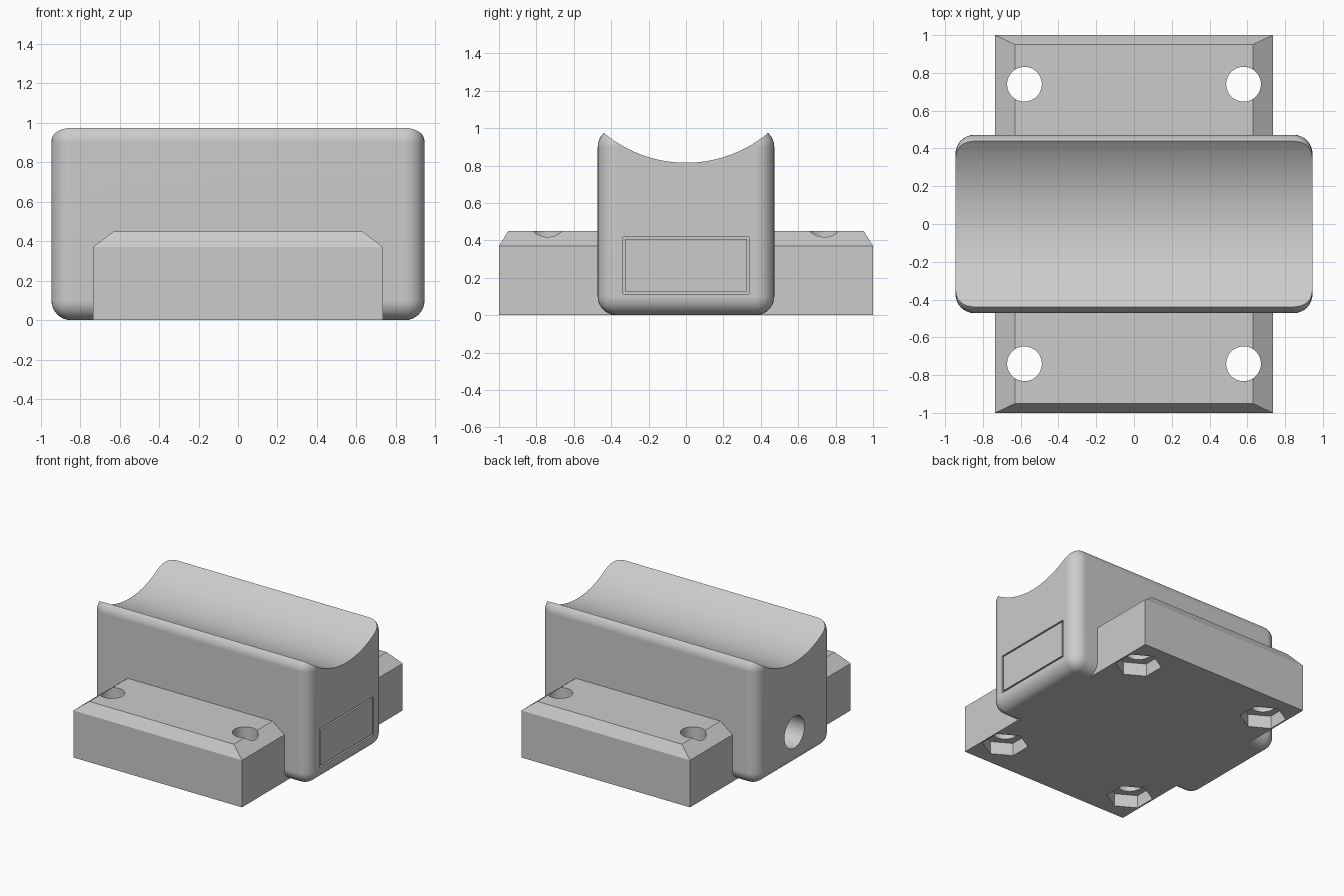
import bpy, bmesh
from math import radians
from mathutils import Matrix

old = bpy.data.objects.get("Cube")
if old:
    bpy.data.objects.remove(old, do_unlink=True)

grey = bpy.data.materials.new("plain grey")
grey.use_nodes = True
grey.diffuse_color = (0.6, 0.6, 0.6, 1)
grey.node_tree.nodes["Principled BSDF"].inputs["Base Color"].default_value = (0.6, 0.6, 0.6, 1)


def finish(name, bm):
    bmesh.ops.recalc_face_normals(bm, faces=bm.faces)
    mesh = bpy.data.meshes.new(name)
    bm.to_mesh(mesh)
    bm.free()
    mesh.materials.append(grey)
    obj = bpy.data.objects.new(name, mesh)
    bpy.context.collection.objects.link(obj)
    return obj


def box(name, size, centre, radius=0):
    bm = bmesh.new()
    bmesh.ops.create_cube(bm, size=1)
    bmesh.ops.scale(bm, vec=size, verts=bm.verts)
    bmesh.ops.translate(bm, vec=centre, verts=bm.verts)
    if radius:
        bmesh.ops.bevel(bm, geom=bm.edges[:], offset=radius, segments=8,
                        profile=0.5, affect='EDGES')
    return finish(name, bm)


def prism(name, sides, radius, length, centre, axis='Z', turn=0):
    bm = bmesh.new()
    bmesh.ops.create_cone(bm, cap_ends=True, segments=sides, radius1=radius,
                          radius2=radius, depth=length,
                          matrix=Matrix.Rotation(turn, 4, 'Z'))
    if axis == 'X':
        bmesh.ops.rotate(bm, matrix=Matrix.Rotation(radians(90), 3, 'Y'), verts=bm.verts)
    bmesh.ops.translate(bm, vec=centre, verts=bm.verts)
    return finish(name, bm)


def activate(obj):
    bpy.ops.object.select_all(action='DESELECT')
    obj.select_set(True)
    bpy.context.view_layer.objects.active = obj


def combine(obj, other, operation):
    activate(obj)
    mod = obj.modifiers.new(operation, 'BOOLEAN')
    mod.operation, mod.solver, mod.object = operation, 'EXACT', other
    bpy.ops.object.modifier_apply(modifier=mod.name)
    bpy.data.objects.remove(other, do_unlink=True)


# Mounting base with a chamfered top rim
bm = bmesh.new()
rings = []
for hx, hy, z in ((0.735, 1, 0), (0.735, 1, 0.37), (0.63, 0.95, 0.45)):
    rings.append([bm.verts.new((sx * hx, sy * hy, z))
                  for sx, sy in ((-1, -1), (1, -1), (1, 1), (-1, 1))])
bm.faces.new(rings[0])
bm.faces.new(rings[-1])
for low, high in zip(rings, rings[1:]):
    for i in range(4):
        j = (i + 1) % 4
        bm.faces.new((low[i], low[j], high[j], high[i]))
base = finish("base", bm)

# Rounded block with a concave saddle along its top
body = box("saddle_body", (1.89, 0.944, 1.0), (0, 0, 0.5), 0.1)
combine(body, prism("saddle_cutter", 160, 0.685, 3, (0, 0, 1.5), 'X'), 'DIFFERENCE')
combine(body, base, 'UNION')

# Screw holes with hexagonal nut pockets underneath
for x in (-0.58, 0.58):
    for y in (-0.74, 0.74):
        combine(body, prism("screw_cutter", 48, 0.092, 1.2, (x, y, 0.3)), 'DIFFERENCE')
        combine(body, prism("nut_cutter", 6, 0.165, 0.2, (x, y, 0)), 'DIFFERENCE')

# Round socket in one end, recess for the cover in the other
combine(body, prism("socket_cutter", 48, 0.125, 0.8, (-0.945, 0, 0.267), 'X'), 'DIFFERENCE')
combine(body, box("recess_cutter", (0.12, 0.676, 0.304), (0.945, 0, 0.266)), 'DIFFERENCE')

# Cover plate sitting flush in the recess
box("cover_plate", (0.06, 0.65, 0.28), (0.915, 0, 0.266))

# Smooth rounded surfaces, crisp edges
activate(body)
bpy.ops.object.shade_smooth_by_angle(angle=radians(25))
body.modifiers.new("even_shading", 'WEIGHTED_NORMAL').keep_sharp = True
